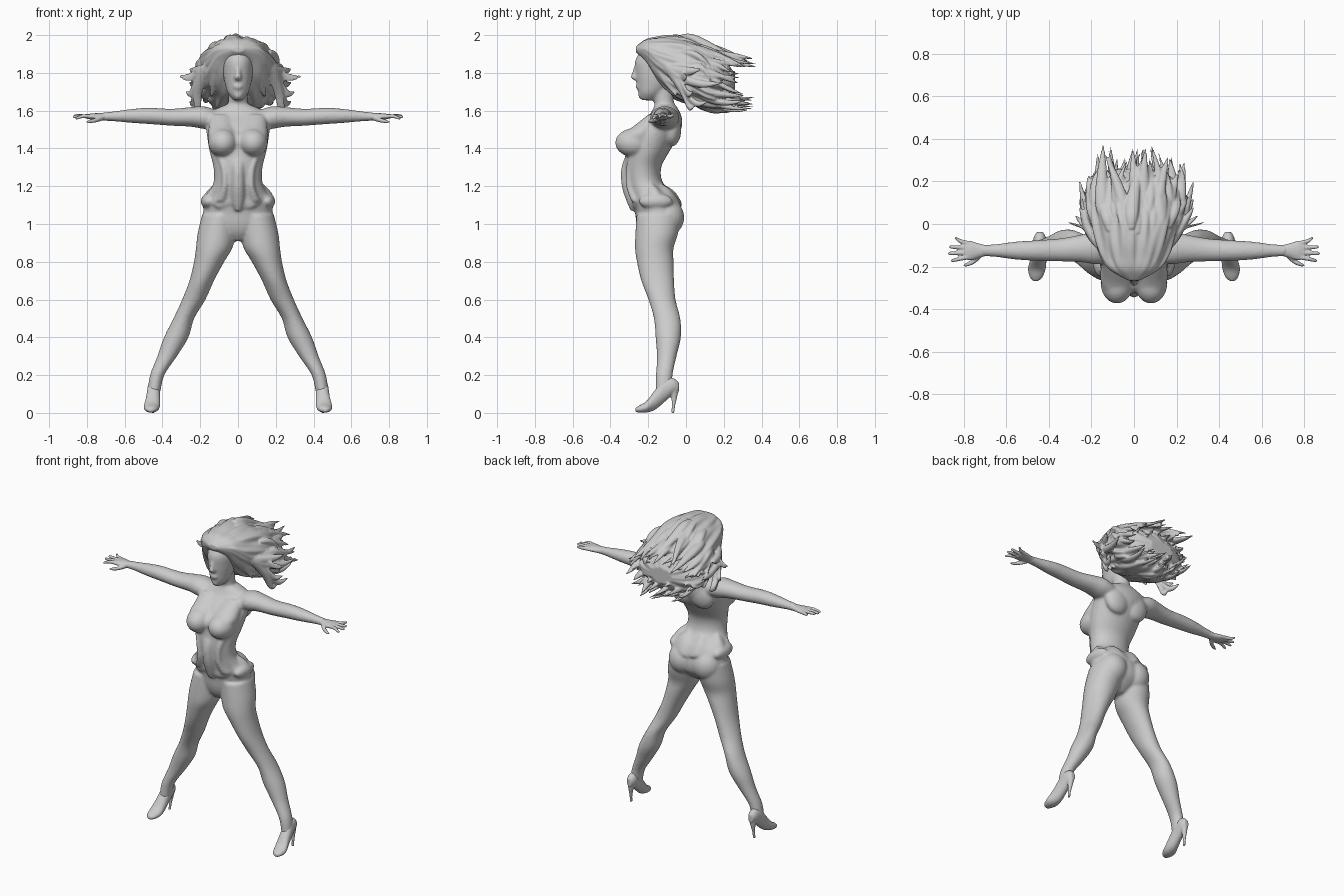
import bpy, bmesh, math, random
from mathutils import Vector, Matrix

random.seed(4)
AXES = {'x': (Vector((0, 1, 0)), Vector((0, 0, 1))),
        'y': (Vector((1, 0, 0)), Vector((0, 0, 1))),
        'z': (Vector((1, 0, 0)), Vector((0, 1, 0)))}


def catmull(p, t):
    """Smooth interpolation through rows of numbers, t in 0..1."""
    f = t * (len(p) - 1)
    i = min(int(f), len(p) - 2)
    f -= i
    a, b, c, d = p[max(i - 1, 0)], p[i], p[i + 1], p[min(i + 2, len(p) - 1)]
    return [0.5 * (2 * B + (C - A) * f + (2 * A - 5 * B + 4 * C - D) * f ** 2
                   + (3 * B - A - 3 * C + D) * f ** 3) for A, B, C, D in zip(a, b, c, d)]


def loft(bm, rings, axis='z', side=1, n=28, steps=4, ripple=None, wave=None):
    """Skin elliptical rings (x, y, z, ru, rv) into a closed tube."""
    u, v = AXES[axis]
    total = (len(rings) - 1) * steps
    rows = []
    for k in range(total + 1):
        x, y, z, ru, rv = catmull(rings, k / total)
        row = []
        for j in range(n):
            a = 2 * math.pi * j / n
            r = 1 + (ripple(a, k / total) if ripple else 0)
            p = Vector((x, y, z)) + u * (ru * r * math.cos(a)) + v * (rv * r * math.sin(a))
            p.z += wave(a) if wave else 0
            row.append(bm.verts.new((p.x * side, p.y, p.z)))
        rows.append(row)
    for r0, r1 in zip(rows, rows[1:]):
        for j in range(n):
            bm.faces.new((r0[j], r0[(j + 1) % n], r1[(j + 1) % n], r1[j]))
    bm.faces.new(rows[0])
    bm.faces.new(rows[-1])


def ball(bm, c, r):
    m = Matrix.Translation(c) @ Matrix.Diagonal((*r, 1))
    bmesh.ops.create_uvsphere(bm, u_segments=24, v_segments=16, radius=1, matrix=m)


def finish(bm, name, voxel, smooth):
    """Merge overlapping pieces into one soft surface."""
    bmesh.ops.recalc_face_normals(bm, faces=bm.faces)
    me = bpy.data.meshes.new(name)
    bm.to_mesh(me)
    bm.free()
    ob = bpy.data.objects.new(name, me)
    bpy.context.collection.objects.link(ob)
    bpy.context.view_layer.objects.active = ob
    m = ob.modifiers.new("Merge", 'REMESH')
    m.mode, m.voxel_size, m.use_smooth_shade = 'VOXEL', voxel, True
    s = ob.modifiers.new("Soften", 'SMOOTH')
    s.iterations, s.factor = smooth, 0.5
    for mod in ("Merge", "Soften"):
        bpy.ops.object.modifier_apply(modifier=mod)


# Body: torso, head, limbs, bodice folds and hip drape merged into one skin
bm = bmesh.new()
loft(bm, [(0, -.165, .91, .03, .05), (0, -.155, .95, .11, .09), (0, -.145, 1.0, .172, .117),
          (0, -.15, 1.07, .184, .122), (0, -.18, 1.15, .162, .117), (0, -.22, 1.22, .13, .097),
          (0, -.228, 1.3, .13, .097), (0, -.205, 1.38, .15, .115), (0, -.178, 1.45, .162, .13),
          (0, -.138, 1.52, .17, .117), (0, -.11, 1.58, .167, .083), (0, -.11, 1.63, .07, .055)])
loft(bm, [(0, -.105, 1.57, .072, .057), (0, -.115, 1.64, .052, .052), (0, -.13, 1.74, .05, .057)])
loft(bm, [(0, -.2, 1.655, .022, .035), (0, -.187, 1.69, .052, .064), (0, -.167, 1.74, .069, .092),
          (0, -.154, 1.8, .079, .113), (0, -.144, 1.87, .081, .124), (0, -.13, 1.94, .06, .09)])
loft(bm, [(0, -.262, 1.835, .012, .012), (0, -.268, 1.8, .014, .018),
          (0, -.272, 1.775, .019, .022), (0, -.262, 1.76, .014, .012)])
ball(bm, (0, -.249, 1.728), (.028, .018, .017))
ball(bm, (0, -.234, 1.682), (.024, .02, .02))
ball(bm, (0, -.25, 1.43), (.06, .075, .065))
# Centre panel of the bodice, hanging to a point
loft(bm, [(0, -.27, 1.4, .05, .03), (0, -.305, 1.3, .035, .037), (0, -.305, 1.2, .035, .035),
          (0, -.285, 1.12, .032, .03), (0, -.27, 1.07, .017, .024)])
for s in (1, -1):
    # Bust, sloping down from the collar
    ball(bm, (.08 * s, -.275, 1.43), (.078, .1, .076))
    loft(bm, [(.09, -.15, 1.58, .06, .05), (.085, -.2, 1.52, .07, .075),
              (.082, -.25, 1.465, .076, .098), (.08, -.25, 1.4, .06, .08)], side=s)
    ball(bm, (.085 * s, -.107, 1.035), (.094, .098, .1))
    ball(bm, (.07 * s, -.075, 1.5), (.085, .05, .09))
    # Bodice fold
    loft(bm, [(.105, -.26, 1.38, .025, .03), (.075, -.29, 1.3, .019, .028),
              (.07, -.29, 1.2, .019, .028), (.09, -.26, 1.12, .03, .03)], side=s)
    # Leg
    loft(bm, [(.095, -.145, 1.05, .095, .117), (.112, -.155, .95, .102, .113),
              (.127, -.168, .87, .096, .102), (.153, -.163, .8, .08, .097),
              (.192, -.15, .7, .065, .087), (.234, -.127, .6, .062, .072),
              (.287, -.1, .5, .055, .07), (.327, -.094, .4, .065, .067),
              (.375, -.102, .3, .052, .052), (.428, -.115, .2, .038, .044),
              (.445, -.117, .11, .034, .044)], side=s)
    # Arm
    loft(bm, [(.11, -.11, 1.55, .07, .052), (.18, -.112, 1.563, .077, .06),
              (.25, -.115, 1.567, .065, .052), (.35, -.122, 1.565, .054, .045),
              (.47, -.125, 1.572, .048, .043), (.56, -.125, 1.572, .042, .037),
              (.66, -.125, 1.57, .029, .026), (.72, -.125, 1.568, .028, .022)], 'x', s)
    # Side puff of the hip drape
    ball(bm, (.155 * s, -.16, 1.12), (.042, .09, .042))
loft(bm, [(0, -.2, 1.205, .12, .09), (0, -.178, 1.175, .155, .115), (0, -.165, 1.14, .18, .128),
          (0, -.155, 1.105, .187, .133), (0, -.15, 1.085, .165, .115)], n=96,
     ripple=lambda a, t: .035 * t * math.sin(11 * a + .6),
     wave=lambda a: .01 * math.sin(7 * a + 1) + .008 * math.cos(2 * a))
finish(bm, "body", .0075, 8)

# Hands with spread fingers
for s, label in ((1, "left"), (-1, "right")):
    bm = bmesh.new()
    loft(bm, [(.69, -.125, 1.569, .024, .02), (.73, -.125, 1.568, .034, .019),
              (.77, -.125, 1.569, .046, .017), (.80, -.123, 1.569, .042, .012)], 'x', s, 16)
    for y0, y1, x1, z1 in ((-.155, -.172, .862, 1.56), (-.135, -.138, .875, 1.568),
                           (-.112, -.108, .87, 1.574), (-.092, -.068, .845, 1.577)):
        loft(bm, [(.775, y0, 1.569, .012, .012), (.82, (y0 + y1) / 2, 1.571, .0105, .0105),
                  (x1 - .008, y1, z1, .008, .008), (x1, y1, z1, .002, .002)], 'x', s, 10)
    loft(bm, [(.715, -.14, 1.562, .016, .014), (.75, -.172, 1.55, .014, .012),
              (.785, -.19, 1.543, .01, .009), (.805, -.195, 1.54, .002, .002)], 'x', s, 10)
    finish(bm, label + "_hand", .0045, 2)

    # High-heeled shoe
    bm = bmesh.new()
    loft(bm, [(.462, -.268, .016, .012, .01), (.46, -.25, .02, .03, .018),
              (.457, -.21, .032, .042, .03), (.45, -.165, .068, .038, .052),
              (.446, -.115, .118, .034, .062), (.443, -.067, .142, .03, .042),
              (.443, -.038, .135, .015, .026)], 'y', s)
    loft(bm, [(.443, -.066, .13, .026, .026), (.445, -.062, .09, .016, .017),
              (.448, -.066, .04, .009, .009), (.449, -.07, 0, .008, .009)], side=s, n=14)
    finish(bm, label + "_shoe", .005, 2)

# Windblown hair: rippled mass flowing backward
HAIR = [(0, -.265, 1.925, .03, .015), (0, -.215, 1.915, .115, .062), (0, -.155, 1.872, .16, .118),
        (0, -.08, 1.838, .187, .16), (0, .01, 1.812, .21, .175), (0, .1, 1.775, .225, .168),
        (0, .18, 1.745, .21, .14), (0, .23, 1.735, .16, .095), (0, .26, 1.735, .08, .05)]


def strands(a, t):
    return t ** .5 * (.05 * math.sin(7 * a + 4 * t) + .04 * math.sin(13 * a - 6 * t)
                      + .025 * math.sin(23 * a + 7 * t))


bm = bmesh.new()
loft(bm, HAIR, 'y', n=140, steps=5, ripple=strands)

# Clumped tapering locks over the mass, tips flying back
for i in range(95):
    a = 2 * math.pi * (i * .618 % 1)
    t0 = random.uniform(.4, .58)
    k = random.uniform(.4, .85) if i % 3 == 0 else random.uniform(.86, .96)
    tip_y = random.uniform(.2, .37) if math.cos(a) ** 2 < .7 else random.uniform(.12, .29)
    curl, drift = random.uniform(-.32, .32), random.uniform(-.05, .05)
    w = random.uniform(.017, .032)
    rings = []
    for j in range(6):
        f = j / 5
        x, y, z, ru, rv = catmull(HAIR, t0 + (.8 - t0) * f)
        b = a + curl * f * f
        y += (tip_y - .2) * f * f
        kk = k + .12 * f * f
        size = w * (.5, 1, 1.1, .9, .6, .12)[j]
        rings.append((ru * kk * math.cos(b) + drift * f ** 3, y,
                      z + rv * kk * math.sin(b) + .012 * math.sin(4 * f + i), size, size * .75))
    loft(bm, rings, 'y', n=10, steps=3)
for s in (1, -1):
    # Side locks sweeping outward past the face
    for x1, y1, z1 in ((.34, .01, 1.785), (.3, .04, 1.70), (.28, .08, 1.82),
                       (.28, .12, 1.65), (.25, .05, 1.63), (.28, .2, 1.75)):
        x1 -= .025 if s < 0 else 0
        loft(bm, [(.1, -.16, 1.86, .02, .03), (.165, -.1, 1.82, .026, .032),
                  (.21, -.03, (1.8 + z1) / 2, .026, .028),
                  (.08 + .6 * x1, .5 * y1 - .01, z1 - .01, .019, .02),
                  (x1, y1, z1, .004, .004)], 'y', s, n=10)
    # Fringe sweeping off the parting
    for j in range(4):
        loft(bm, [(.01, -.235 + .02 * j, 1.94 + .005 * j, .01, .01),
                  (.06, -.235 + .025 * j, 1.925 + .01 * j, .022, .018),
                  (.1, -.19 + .03 * j, 1.88, .024, .034),
                  (.12, -.13 + .03 * j, 1.79 - .01 * j, .026, .034),
                  (.14, -.05 + .03 * j, 1.68, .008, .01)], 'y', s, n=10)
finish(bm, "hair", .0055, 2)
